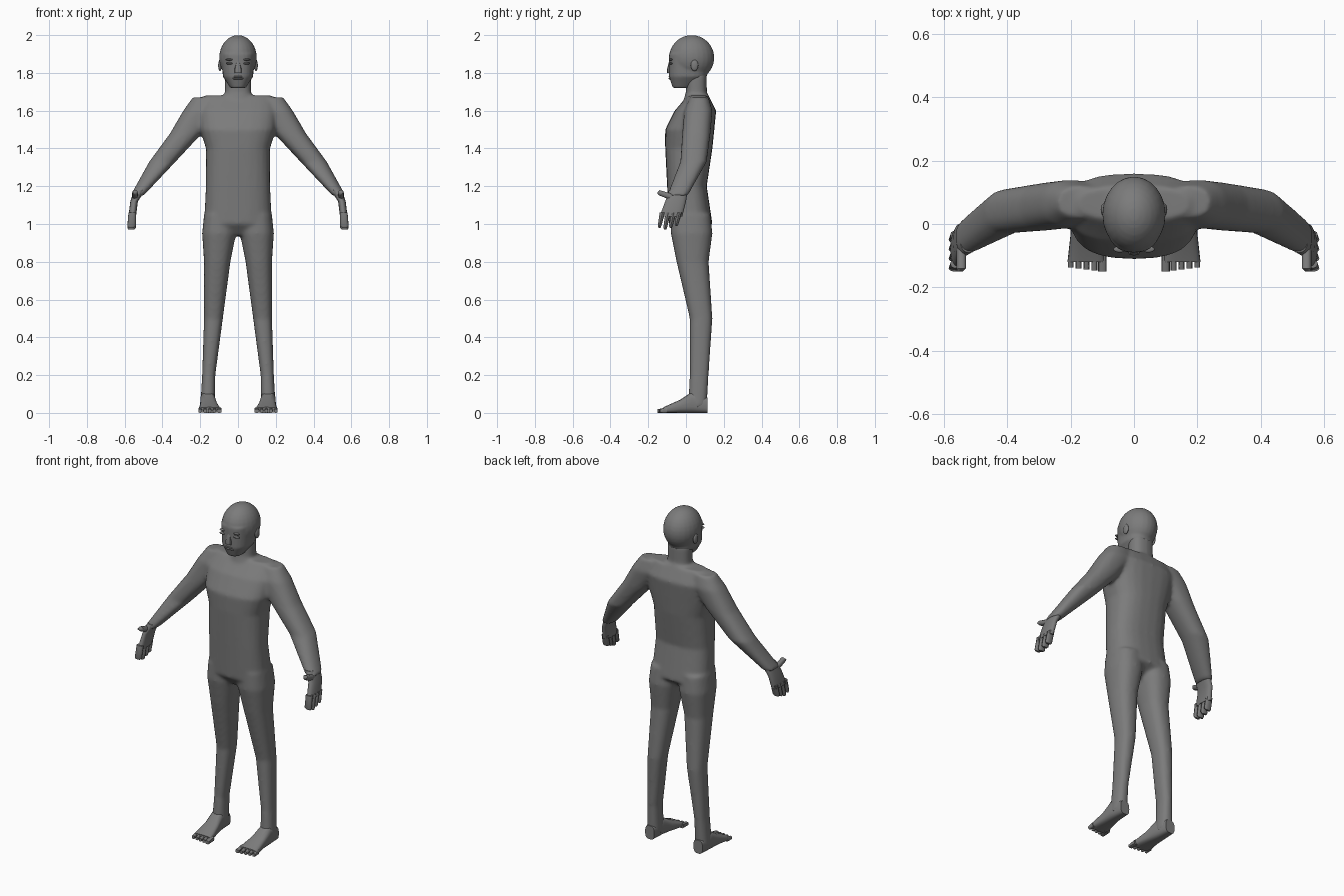
import bpy
import bmesh
import math
from mathutils import Matrix, Vector

default_cube = bpy.data.objects.get("Cube")
if default_cube:
    bpy.data.objects.remove(default_cube, do_unlink=True)

# One plain grey for the whole figure
grey = (0.2, 0.2, 0.2, 1)
skin = bpy.data.materials.new("skin_grey")
skin.use_nodes = True
skin.diffuse_color = grey
shader = skin.node_tree.nodes["Principled BSDF"]
shader.inputs["Base Color"].default_value = grey


def rounded(value, power):
    """Superellipse coordinate for a sine or cosine value."""
    return math.copysign(abs(value) ** (2 / power), value)


def loft(bm, sections, axis="z", side=1, power=2.4, count=24):
    """Closed tube through sections (position, x_min, x_max, low, high)."""
    rings = []
    for position, x_min, x_max, low, high in sections:
        ring = []
        for step in range(count):
            angle = math.tau * step / count
            across = rounded(math.cos(angle), power)
            depth = rounded(math.sin(angle), power)
            x = side * (x_min + x_max + across * (x_max - x_min)) / 2
            other = (low + high + depth * (high - low)) / 2
            place = (x, other, position) if axis == "z" else (x, position, other)
            ring.append(bm.verts.new(place))
        rings.append(ring)
    for lower_ring, upper_ring in zip(rings, rings[1:]):
        for i in range(count):
            j = (i + 1) % count
            bm.faces.new((lower_ring[i], lower_ring[j], upper_ring[j], upper_ring[i]))
    bm.faces.new(rings[0])
    bm.faces.new(rings[-1])


def centred(rows):
    """Sections symmetric about the middle, from (z, half_width, front, back)."""
    return [(z, -half, half, front, back) for z, half, front, back in rows]


def ellipsoid(bm, centre, size):
    matrix = Matrix.Translation(Vector(centre)) @ Matrix.Diagonal((*size, 1))
    bmesh.ops.create_uvsphere(bm, u_segments=24, v_segments=16, radius=1, matrix=matrix)


def finish(name, bm):
    """Turn the bmesh into a smooth-shaded object in the skin colour."""
    bmesh.ops.recalc_face_normals(bm, faces=bm.faces)
    mesh = bpy.data.meshes.new(name)
    bm.to_mesh(mesh)
    bm.free()
    mesh.materials.append(skin)
    obj = bpy.data.objects.new(name, mesh)
    bpy.context.collection.objects.link(obj)
    bpy.ops.object.select_all(action="DESELECT")
    obj.select_set(True)
    bpy.context.view_layer.objects.active = obj
    bpy.ops.object.shade_smooth_by_angle(angle=math.radians(45))
    return obj


def fuse(obj, voxel_size, iterations):
    """Blend overlapping volumes into one soft skin."""
    remesh = obj.modifiers.new("fuse", "REMESH")
    remesh.mode = "VOXEL"
    remesh.voxel_size = voxel_size
    remesh.use_smooth_shade = True
    smooth = obj.modifiers.new("soften", "SMOOTH")
    smooth.factor = 0.5
    smooth.iterations = iterations


torso = centred([
    (0.94, 0.05, -0.04, 0.06),
    (1, 0.18, -0.09, 0.14),
    (1.2, 0.17, -0.1, 0.11),
    (1.4, 0.17, -0.11, 0.14),
    (1.5, 0.2, -0.11, 0.15),
    (1.6, 0.21, -0.06, 0.16),
    (1.68, 0.18, 0.01, 0.12),
])
neck = centred([
    (1.6, 0.08, -0.03, 0.13),
    (1.7, 0.07, 0, 0.11),
    (1.8, 0.07, 0, 0.11),
])
arm = [
    (1.67, 0.1, 0.24, 0.02, 0.12),
    (1.6, 0.1, 0.29, -0.01, 0.14),
    (1.48, 0.19, 0.36, -0.02, 0.13),
    (1.33, 0.33, 0.47, -0.03, 0.11),
    (1.15, 0.5, 0.57, -0.1, 0.01),
]
leg = [
    (1.05, 0.01, 0.18, -0.08, 0.13),
    (0.95, 0.01, 0.19, -0.08, 0.14),
    (0.8, 0.04, 0.18, -0.05, 0.12),
    (0.5, 0.08, 0.18, 0.02, 0.14),
    (0.2, 0.12, 0.19, 0.02, 0.12),
    (0.03, 0.12, 0.2, 0.01, 0.11),
]

# Torso, neck, arms and legs fused into one body
bm = bmesh.new()
loft(bm, torso, power=2.6)
loft(bm, neck)
for side in (1, -1):
    loft(bm, arm, side=side)
    loft(bm, leg, side=side)
fuse(finish("body", bm), voxel_size=0.01, iterations=8)

# Skull and face
bm = bmesh.new()
ellipsoid(bm, (0, 0.03, 1.88), (0.1, 0.12, 0.12))
loft(bm, centred([
    (1.72, 0.04, -0.07, 0.03),
    (1.78, 0.08, -0.09, 0.11),
    (1.9, 0.09, -0.09, 0.13),
]))
fuse(finish("head", bm), voxel_size=0.006, iterations=8)

# Nose and lips
bm = bmesh.new()
loft(bm, centred([
    (1.8, 0.02, -0.1, -0.07),
    (1.82, 0.02, -0.1, -0.07),
    (1.86, 0.01, -0.09, -0.07),
]), count=8)
finish("nose", bm)
bm = bmesh.new()
for height in (1.77, 1.78):
    ellipsoid(bm, (0, -0.08, height), (0.03, 0.012, 0.006))
finish("lips", bm)

# Eyes, brows and ears
bm = bmesh.new()
for side in (1, -1):
    for height in (1.85, 1.87):
        ellipsoid(bm, (side * 0.045, -0.08, height), (0.02, 0.01, 0.006))
finish("eyes_and_brows", bm)
bm = bmesh.new()
for side in (1, -1):
    ellipsoid(bm, (side * 0.095, 0.045, 1.84), (0.01, 0.02, 0.03))
finish("ears", bm)

# Hands: flat palm, four fingers and a thumb pointing forward
palm = [
    (1.18, 0.49, 0.55, -0.09, 0.01),
    (1.12, 0.53, 0.57, -0.11, 0),
    (1.04, 0.54, 0.58, -0.14, -0.02),
]
thumb = [
    (-0.04, 0.53, 0.56, 1.11, 1.15),
    (-0.14, 0.53, 0.56, 1.15, 1.18),
    (-0.15, 0.54, 0.56, 1.16, 1.17),
]
for side, label in ((1, "left"), (-1, "right")):
    bm = bmesh.new()
    loft(bm, palm, side=side)
    loft(bm, thumb, axis="y", side=side, count=10)
    for finger in range(4):
        back = 0.03 * finger - 0.11
        tip = 0.97 + 0.01 * abs(finger - 1)
        loft(bm, [
            (1.06, 0.54, 0.58, back - 0.03, back),
            (tip + 0.01, 0.54, 0.585, back - 0.04, back - 0.02),
            (tip, 0.55, 0.58, back - 0.036, back - 0.024),
        ], side=side, count=10)
    finish(label + "_hand", bm)

# Feet: sloping instep and five short toes
foot = [
    (0.115, 0.13, 0.19, 0, 0.08),
    (0.03, 0.12, 0.2, 0, 0.11),
    (-0.03, 0.11, 0.2, 0, 0.07),
    (-0.12, 0.09, 0.21, 0, 0.03),
]
for side, label in ((1, "left"), (-1, "right")):
    bm = bmesh.new()
    loft(bm, foot, axis="y", side=side, power=3)
    for toe in range(5):
        half = 0.009 if toe else 0.013
        x = 0.1 + 0.025 * toe
        end = 0.003 * toe - 0.15
        loft(bm, [
            (-0.1, x - half, x + half, 0, 0.03),
            (end, x - half, x + half, 0, 0.02),
        ], axis="y", side=side, power=3, count=10)
    finish(label + "_foot", bm)
